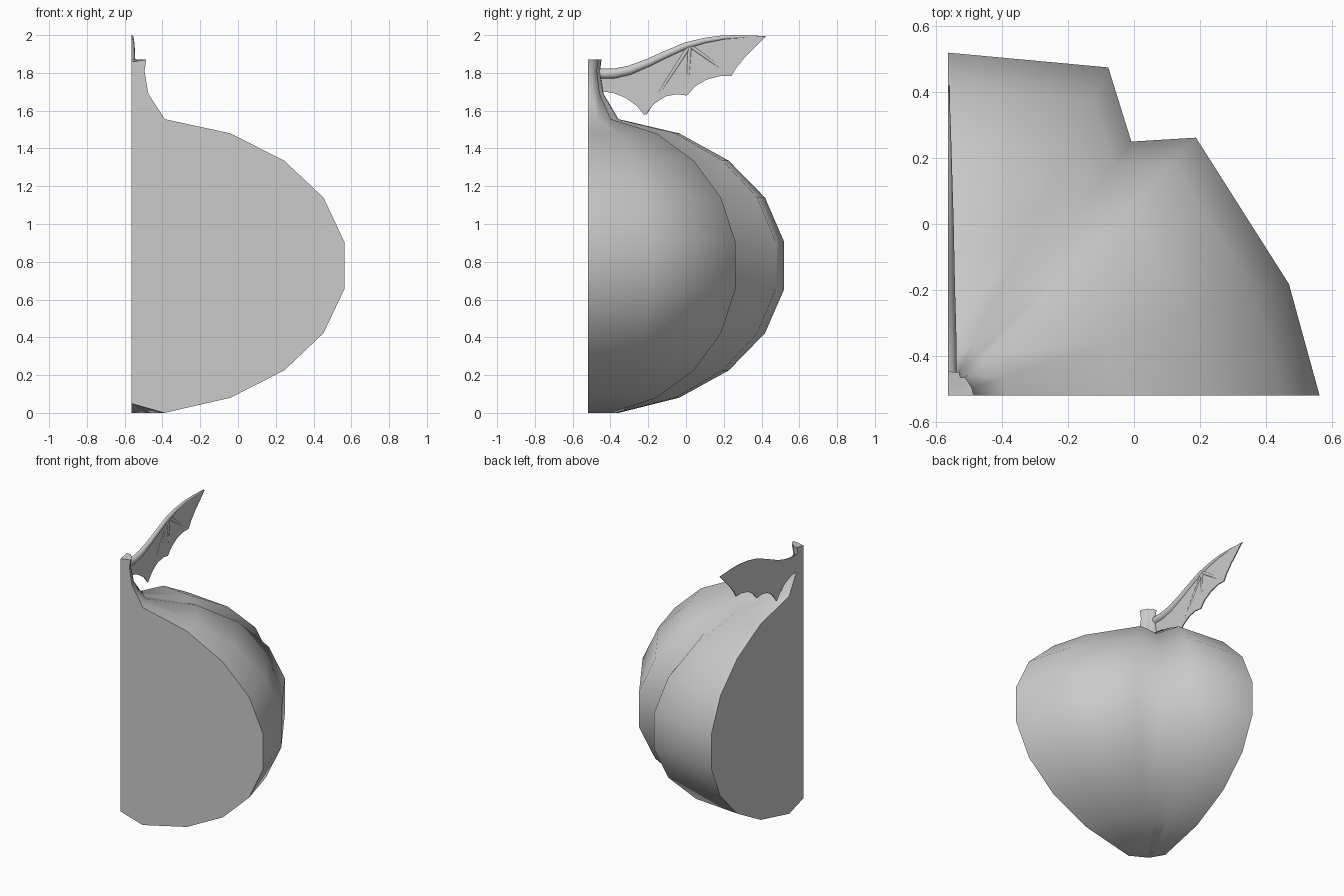
import bpy, bmesh, math
from mathutils import Vector

if "Cube" in bpy.data.objects:
    bpy.data.objects.remove(bpy.data.objects["Cube"])

AX, AY = -0.565, -0.52   # pumpkin axis, where both cut planes meet


def finish(name, bm, angle):
    bmesh.ops.recalc_face_normals(bm, faces=bm.faces)
    me = bpy.data.meshes.new(name)
    bm.to_mesh(me)
    bm.free()
    ob = bpy.data.objects.new(name, me)
    bpy.context.collection.objects.link(ob)
    bpy.ops.object.select_all(action='DESELECT')
    bpy.context.view_layer.objects.active = ob
    ob.select_set(True)
    bpy.ops.object.shade_smooth_by_angle(angle=math.radians(angle))
    return ob


# Quarter pumpkin with its stem: a ribbed outline scaled along a profile
outline = [(1.128, 0), (1.035, 0.338), (0.753, 0.782), (0.557, 0.77),
           (0.487, 0.995), (0, 1.04)]
profile = [(0.155, 0), (0.465, 0.08), (0.718, 0.225), (0.902, 0.422), (1, 0.655),
           (1, 0.905), (0.902, 1.14), (0.718, 1.335), (0.465, 1.48), (0.157, 1.555),
           (0.08, 1.69), (0.062, 1.81), (0.07, 1.87)]
bm = bmesh.new()
low = bm.verts.new((AX, AY, 0.05))
top = bm.verts.new((AX, AY, 1.858))
cols = [[bm.verts.new((AX + x * s, AY + y * s, z)) for s, z in profile] for x, y in outline]
for a, b in zip(cols, cols[1:]):
    bm.faces.new((low, b[0], a[0]))
    for i in range(len(profile) - 1):
        bm.faces.new((a[i], b[i], b[i + 1], a[i + 1]))
    bm.faces.new((a[-1], b[-1], top))
bm.faces.new([low] + cols[0] + [top])      # front cut
bm.faces.new([low] + cols[-1] + [top])     # side cut
finish("pumpkin_quarter", bm, 80)


# Wing parts lie against the side cut plane, given as (y, z)
def half_tube(name, pts, radii, n=6):
    bm = bmesh.new()
    rings = []
    for i, p in enumerate(pts):
        t = (Vector(pts[min(i + 1, len(pts) - 1)]) - Vector(pts[max(i - 1, 0)])).normalized()
        ring = []
        for k in range(n + 1):
            a = math.pi * k / n
            c, s = radii[i] * math.cos(a), radii[i] * math.sin(a)
            ring.append(bm.verts.new((AX + s, p[0] - t.y * c, p[1] + t.x * c)))
        rings.append(ring)
    for a, b in zip(rings, rings[1:]):
        for k in range(n + 1):
            j = (k + 1) % (n + 1)
            bm.faces.new((a[k], a[j], b[j], b[k]))
    bm.faces.new(rings[0])
    bm.faces.new(rings[-1])
    return finish(name, bm, 50)


arm = [(-0.47, 1.795), (-0.38, 1.796), (-0.30, 1.813), (-0.2, 1.853), (-0.1, 1.9),
       (0, 1.944), (0.1, 1.971), (0.2, 1.987), (0.3, 1.991), (0.42, 1.991)]
half_tube("wing_arm", arm, [0.027, 0.027, 0.025, 0.022, 0.02, 0.018, 0.015, 0.012, 0.009, 0.004])

# Scalloped membrane
edge = [(0.37, 1.94), (0.31, 1.88), (0.265, 1.825), (0.24, 1.783), (0.18, 1.783),
        (0.11, 1.765), (0.05, 1.73), (0.005, 1.68), (-0.05, 1.687), (-0.11, 1.675),
        (-0.17, 1.635), (-0.22, 1.575), (-0.26, 1.625), (-0.32, 1.668),
        (-0.38, 1.692), (-0.44, 1.702)]
bm = bmesh.new()
f = bm.faces.new([bm.verts.new((AX, y, z)) for y, z in arm + edge])
ext = bmesh.ops.extrude_face_region(bm, geom=[f], use_keep_orig=True)
for v in ext["geom"]:
    if isinstance(v, bmesh.types.BMVert):
        v.co.x += 0.007
finish("wing_membrane", bm, 30)

# Finger bones fanning out from the wrist
for i, tip in enumerate([(-0.215, 1.583), (0.005, 1.685), (0.237, 1.788)]):
    half_tube("wing_finger_%d" % (i + 1), [(0.02, 1.945), tip], [0.013, 0.007], 4)
